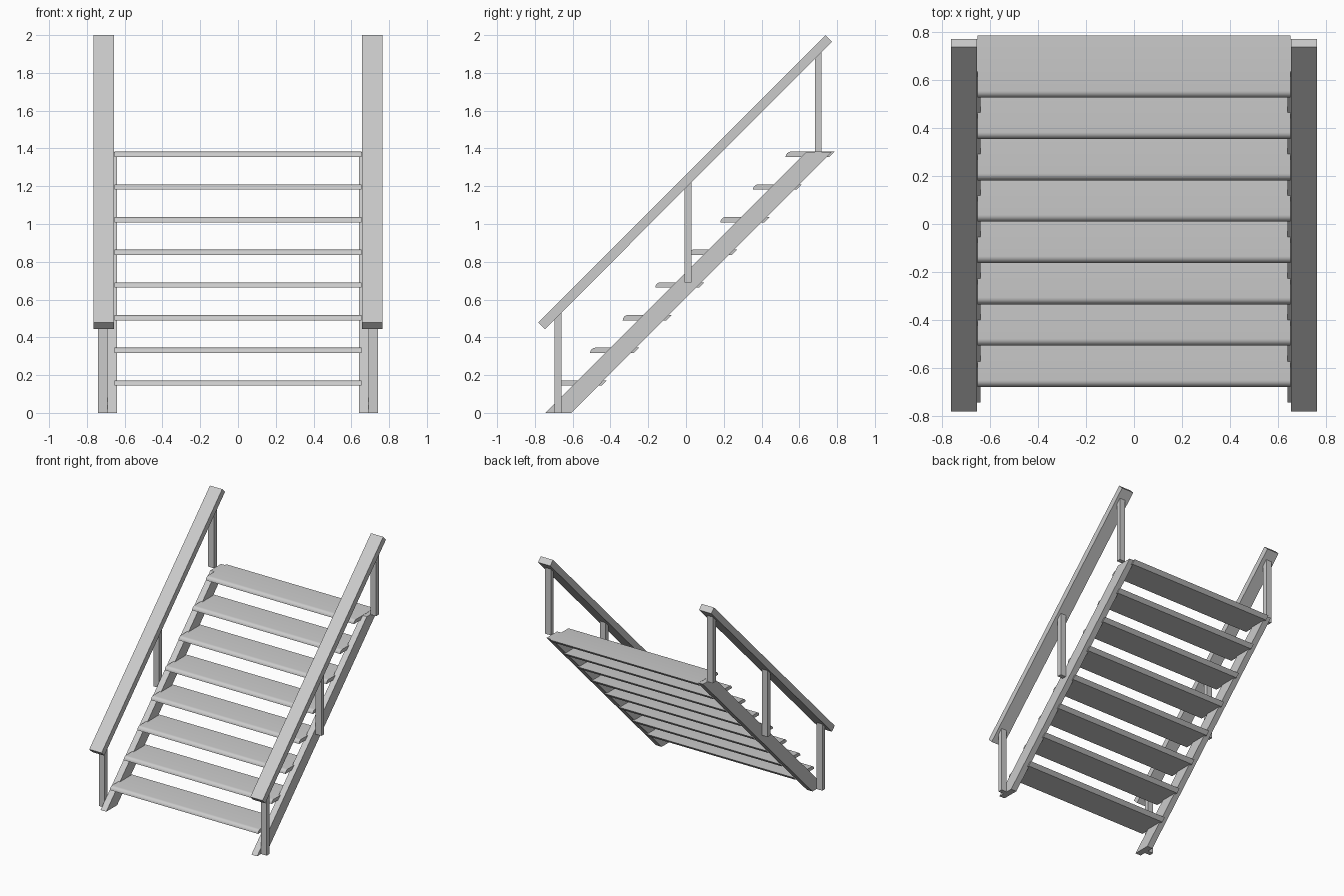
import bpy, bmesh, math

if "Cube" in bpy.data.objects:
    bpy.data.objects.remove(bpy.data.objects["Cube"])


def prism(name, profile, x0, x1, smooth=False):
    """Extrude a closed (y, z) profile along x."""
    bm = bmesh.new()
    a = [bm.verts.new((x0, y, z)) for y, z in profile]
    b = [bm.verts.new((x1, y, z)) for y, z in profile]
    bm.faces.new(a)
    bm.faces.new(b[::-1])
    n = len(profile)
    for i in range(n):
        j = (i + 1) % n
        bm.faces.new((a[i], b[i], b[j], a[j]))
    bmesh.ops.recalc_face_normals(bm, faces=bm.faces)
    mesh = bpy.data.meshes.new(name)
    bm.to_mesh(mesh)
    bm.free()
    ob = bpy.data.objects.new(name, mesh)
    bpy.context.collection.objects.link(ob)
    if smooth:
        bpy.ops.object.select_all(action='DESELECT')
        ob.select_set(True)
        bpy.context.view_layer.objects.active = ob
        bpy.ops.object.shade_smooth_by_angle(angle=math.radians(30))
    return ob


def pair(name, profile, x0, x1):
    """Matching parts on the right and left sides."""
    prism(name + "_right", profile, x0, x1)
    prism(name + "_left", profile, -x1, -x0)


# Sloping side boards, cut level at floor and landing
pair("stringer", [(-0.745, 0), (-0.608, 0), (0.772, 1.382), (0.637, 1.382)], 0.64, 0.69)

# Treads with a rounded nose and an angled back edge
R, DEPTH, STEPS = 0.028, 0.26, 8
for i in range(STEPS):
    y0, z0 = -0.68 + i * 0.1725, 0.172 + i * 0.173
    nose = []
    for k in range(7):
        t = math.pi / 2 * k / 6
        nose.append((y0 + R * (1 - math.cos(t)), z0 - R + R * math.sin(t)))
    back = [(y0 + DEPTH, z0), (y0 + DEPTH - R, z0 - R)]
    prism(f"tread_{i + 1}", nose + back, -0.653, 0.653, smooth=True)

# Upright posts, tops cut to the slope of the handrail underside
for label, yc, zb in (("lower", -0.678, 0), ("middle", 0.011, 0.691), ("upper", 0.70, 1.382)):
    y0, y1 = yc - 0.018, yc + 0.018
    pair(label + "_post", [(y0, zb), (y1, zb), (y1, y1 + 1.195), (y0, y0 + 1.195)], 0.69, 0.74)

# Handrails at 45 degrees with square-cut ends
pair("handrail", [(-0.782, 0.478), (-0.747, 0.443), (0.773, 1.965), (0.738, 2.0)], 0.656, 0.764)
